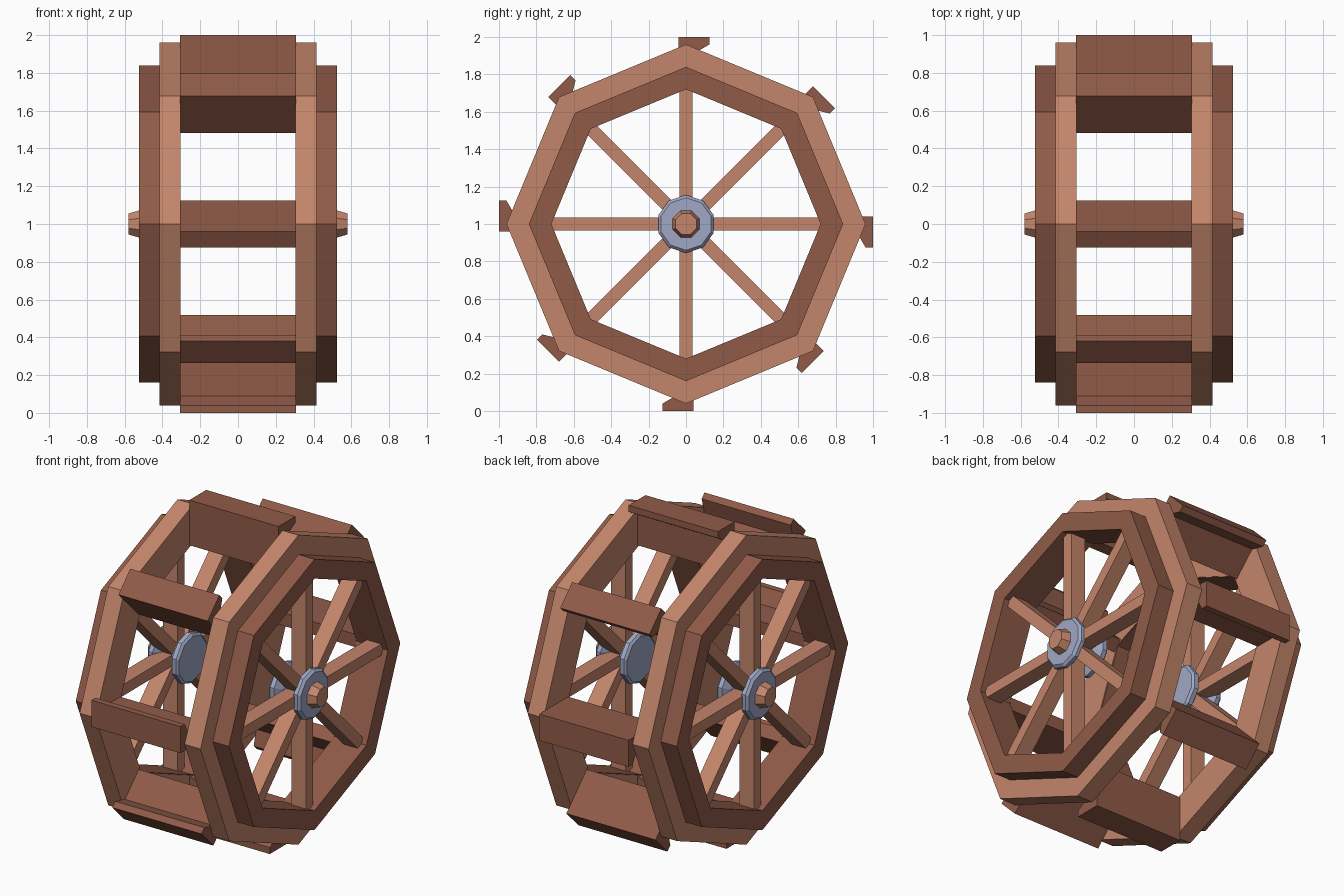
import bpy, bmesh, math
from mathutils import Vector

if "Cube" in bpy.data.objects:
    bpy.data.objects.remove(bpy.data.objects["Cube"])

CZ = 1.0  # height of the axle


def material(name, rgb):
    m = bpy.data.materials.new(name)
    m.diffuse_color = (*rgb, 1)
    m.use_nodes = True
    m.node_tree.nodes["Principled BSDF"].inputs["Base Color"].default_value = m.diffuse_color
    return m


LIGHT = material("light_wood", (0.55, 0.235, 0.145))
DARK = material("dark_wood", (0.28, 0.105, 0.066))
METAL = material("blue_grey_metal", (0.35, 0.39, 0.56))


def finish(bm, name, mat):
    bmesh.ops.recalc_face_normals(bm, faces=bm.faces[:])
    me = bpy.data.meshes.new(name)
    bm.to_mesh(me)
    bm.free()
    me.materials.append(mat)
    ob = bpy.data.objects.new(name, me)
    ob.location.z = CZ
    bpy.context.collection.objects.link(ob)
    return ob


def lathe(name, profile, sides, mat, closed=False, phase=0.0):
    """Turn (x, radius) points around the x axis; closed loops make hoops."""
    bm = bmesh.new()
    rings = []
    for x, r in profile:
        ring = []
        for k in range(sides):
            a = phase + 2 * math.pi * k / sides
            ring.append(bm.verts.new((x, r * math.cos(a), r * math.sin(a))))
        rings.append(ring)
    pairs = list(zip(rings, rings[1:]))
    if closed:
        pairs.append((rings[-1], rings[0]))
    for a, b in pairs:
        for k in range(sides):
            n = (k + 1) % sides
            bm.faces.new((a[k], a[n], b[n], b[k]))
    if not closed:
        bm.faces.new(rings[0])
        bm.faces.new(rings[-1])
    return finish(bm, name, mat)


def bar(name, section, x0, x1, angle, mat):
    """Extrude a (tangent, radius) section along x, placed at an angle."""
    rad = Vector((0, math.cos(angle), math.sin(angle)))
    tan = Vector((0, math.sin(angle), -math.cos(angle)))
    bm = bmesh.new()
    ends = []
    for x in (x0, x1):
        ends.append([bm.verts.new(Vector((x, 0, 0)) + tan * t + rad * r) for t, r in section])
    n = len(section)
    for k in range(n):
        j = (k + 1) % n
        bm.faces.new((ends[0][k], ends[0][j], ends[1][j], ends[1][k]))
    bm.faces.new(ends[0])
    bm.faces.new(ends[1])
    return finish(bm, name, mat)


spoke = [(-0.035, 0.05), (0.035, 0.05), (0.035, 0.74), (-0.035, 0.74)]
paddle = [(-0.04, 0.72), (-0.04, 1.0), (0.125, 1.0), (0.125, 0.96), (0.04, 0.91), (0.04, 0.72)]
hub = [(0.31, 0.14), (0.322, 0.155), (0.35, 0.155), (0.38, 0.095), (0.46, 0.095),
       (0.485, 0.155), (0.51, 0.155), (0.525, 0.14)]

# Two mirrored wheels
for side, s in (("right", 1), ("left", -1)):
    def mir(points):
        return [(s * x, r) for x, r in points]

    # Octagonal rims: wide light one, narrower dark one lining it outwards
    lathe(f"outer_rim_{side}", mir([(0.305, 0.724), (0.305, 0.96), (0.415, 0.96), (0.415, 0.724)]),
          8, LIGHT, closed=True)
    lathe(f"inner_rim_{side}", mir([(0.309, 0.72), (0.309, 0.84), (0.525, 0.84), (0.525, 0.72)]),
          8, DARK, closed=True)
    # Spool-shaped hub and axle end
    lathe(f"hub_{side}", mir(hub), 10, METAL, phase=math.pi / 10)
    lathe(f"axle_end_{side}", mir([(0.50, 0.08), (0.525, 0.077), (0.58, 0.06)]), 8, LIGHT,
          phase=math.pi / 8)
    for k in range(8):
        bar(f"spoke_{side}_{k + 1}", spoke, s * 0.39, s * 0.49, k * math.pi / 4, LIGHT)

# Paddles with a bent lip joining the wheels
for k in range(8):
    bar(f"paddle_{k + 1}", paddle, -0.306, 0.306, k * math.pi / 4, DARK)
